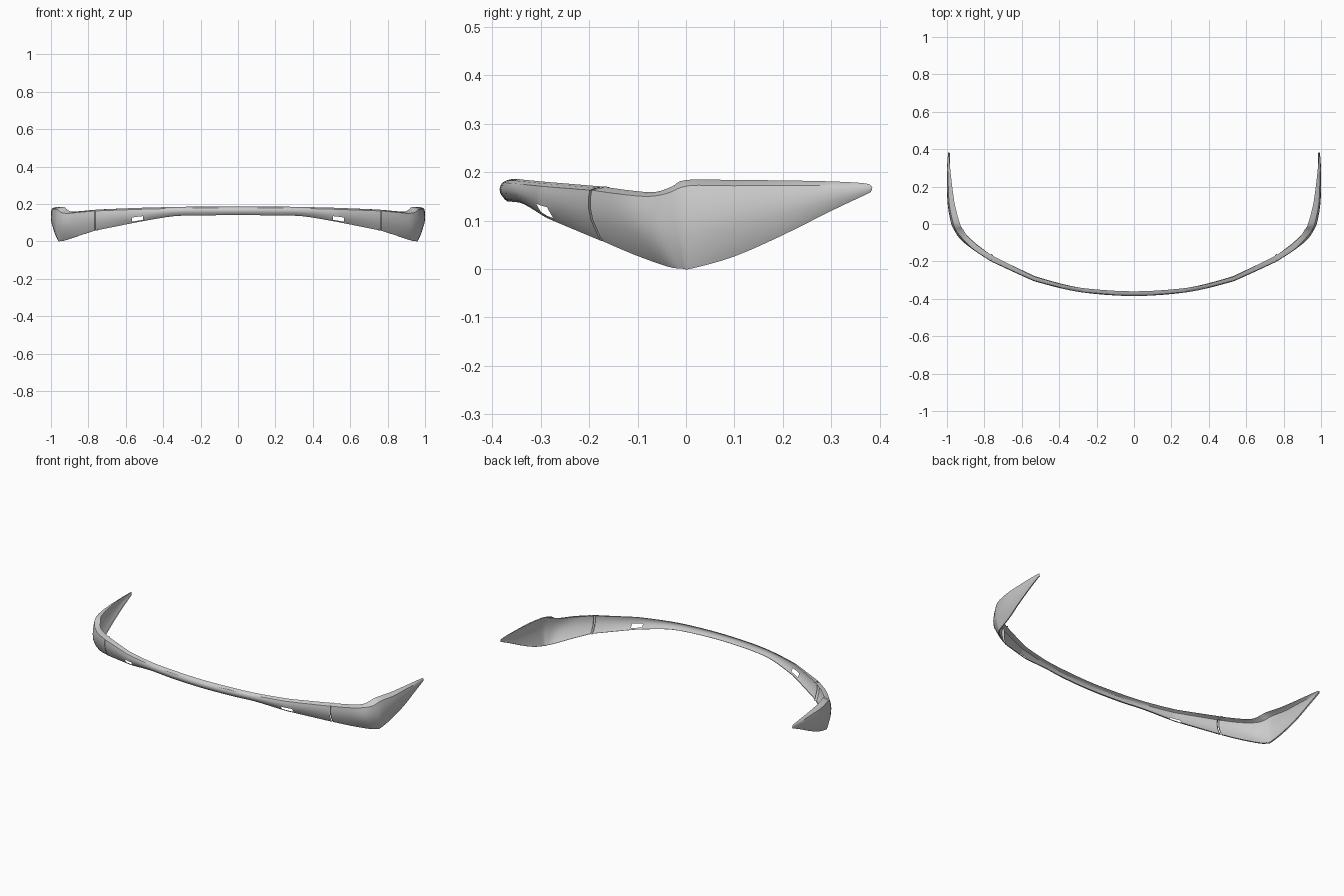
import bpy, bmesh, math
from mathutils import Vector

if "Cube" in bpy.data.objects:
    bpy.data.objects.remove(bpy.data.objects["Cube"])

# Sections of the centre strip: x, then (y, z) of bottom, bulge, crease, rear lip
CENTRE = [
    (0.00, -.370, .140, -.385, .160, -.380, .178, -.360, .186),
    (0.20, -.360, .139, -.374, .159, -.370, .178, -.350, .186),
    (0.35, -.335, .134, -.352, .155, -.348, .176, -.330, .184),
    (0.508, -.292, .108, -.313, .150, -.309, .172, -.288, .180),
    (0.568, -.268, .097, -.291, .148, -.287, .170, -.264, .178),
    (0.762, -.175, .058, -.202, .140, -.199, .163, -.167, .170),
]
# Sections of the wing: (x, y, z) of bottom, bulge, crease, rear lip
WING = [
    (.768, -.171, .057, .768, -.198, .140, .768, -.195, .163, .768, -.163, .169),
    (.850, -.108, .030, .860, -.138, .120, .855, -.138, .155, .840, -.112, .162),
    (.925, -.038, .005, .925, -.085, .100, .915, -.080, .150, .890, -.065, .159),
    (.950, -.008, .001, .962, -.032, .090, .948, -.040, .156, .913, -.030, .170),
    (.960, .012, .001, .980, .010, .090, .967, .005, .172, .930, .000, .184),
    (.972, .100, .026, .995, .100, .100, .987, .100, .172, .957, .100, .184),
    (.985, .200, .070, 1.00, .200, .120, .993, .200, .173, .972, .200, .183),
    (.990, .300, .120, .999, .300, .145, .996, .300, .172, .983, .300, .181),
    (.992, .370, .153, .995, .370, .162, .994, .370, .170, .989, .370, .177),
    (.991, .382, .159, .992, .384, .164, .992, .385, .168, .990, .383, .171),
]
ROWS = (0, .11, .42, .65, .85, 1)
SUB = 4


def inward(p, d):
    v = Vector((0, .2, 0)) - Vector((p.x, p.y, 0))
    return p + v.normalized() * d


def section(key):
    """Curved outer face, folded lip on top and short return at the bottom."""
    b, m, t, l = key
    tm = (m.z - b.z) / (t.z - b.z)
    pts = [inward(b, .007) + Vector((0, 0, .002))]
    for f in ROWS:
        pts.append(b * ((f - tm) * (f - 1) / tm)
                   + m * (f * (f - 1) / (tm * (tm - 1)))
                   + t * (f * (f - tm) / (1 - tm)))
    pts.append(t.lerp(l, .45) + Vector((0, 0, .0015)))
    pts.append(l)
    return pts


def spline(a, b, c, d, u):
    return .5 * (2 * b + (c - a) * u + (2 * a - 5 * b + 4 * c - d) * u * u
                 + (3 * b - a - 3 * c + d) * u ** 3)


def columns(keys, mirrored_start):
    secs = [section(k) for k in keys]
    first = secs[0]
    if mirrored_start:
        first = [Vector((-p.x, p.y, p.z)) for p in secs[1]]
    ext = [first] + secs + [secs[-1]]
    cols = []
    for i in range(1, len(secs)):
        for s in range(SUB):
            cols.append([spline(*q, s / SUB) for q in zip(*ext[i - 1:i + 3])])
    cols.append(secs[-1])
    return cols


def build(name, cols, skip=()):
    bm = bmesh.new()
    grid = [[bm.verts.new(p) for p in c] for c in cols]
    for i in range(len(grid) - 1):
        for j in range(len(grid[0]) - 1):
            if (i, j) not in skip:
                bm.faces.new((grid[i][j], grid[i + 1][j],
                              grid[i + 1][j + 1], grid[i][j + 1]))
    me = bpy.data.meshes.new(name)
    bm.to_mesh(me)
    bm.free()
    ob = bpy.data.objects.new(name, me)
    bpy.context.collection.objects.link(ob)
    bpy.ops.object.select_all(action='DESELECT')
    ob.select_set(True)
    bpy.context.view_layer.objects.active = ob
    bpy.ops.object.shade_smooth_by_angle(angle=math.radians(30))
    mod = ob.modifiers.new("mirror", 'MIRROR')
    mod.use_axis[0] = True
    return ob


# Centre strip with a slot on each side and a fold at the panel seam
keys = [[Vector((k[0], k[n], k[n + 1])) for n in (1, 3, 5, 7)] for k in CENTRE]
cols = columns(keys, True)
cols.append([inward(p, .01) for p in cols[-1]])
slot = {(3 * SUB + s, 2) for s in range(SUB)}
build("centre_strip", cols, slot)

# Swept-back corner wings with a fold at the panel seam
keys = [[Vector(k[n:n + 3]) for n in (0, 3, 6, 9)] for k in WING]
cols = columns(keys, False)
cols.insert(0, [inward(p, .01) for p in cols[0]])
build("corner_wing", cols)
